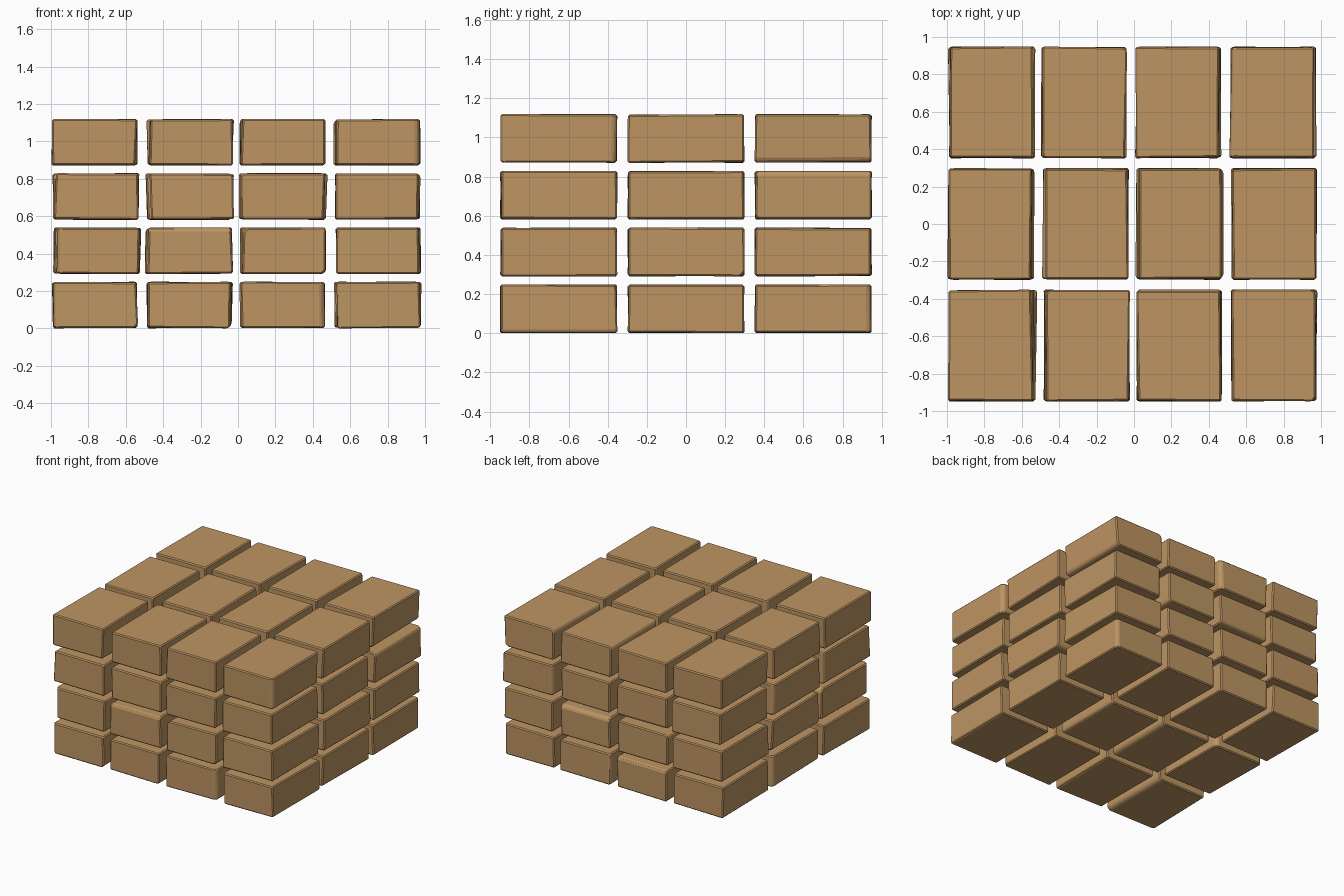
import bpy, bmesh, random
from mathutils import Vector

if "Cube" in bpy.data.objects:
    bpy.data.objects.remove(bpy.data.objects["Cube"])

random.seed(4)
stone = bpy.data.materials.new("tan_stone")
stone.diffuse_color = (0.51, 0.30, 0.125, 1)
stone.use_nodes = True
stone.node_tree.nodes["Principled BSDF"].inputs["Base Color"].default_value = stone.diffuse_color

WIDTH, DEPTH, HEIGHT = 0.455, 0.6, 0.25
COLUMNS = (-0.762, -0.258, 0.242, 0.745)
ROWS = (-0.65, 0.0, 0.65)
LAYER_STEP = 0.29

# block centres that sit off the regular spacing, by (row, layer)
SHIFTED = {
    (0, 0): (-0.76, -0.26, 0.24, 0.755),
    (0, 1): (-0.745, -0.255, 0.247, 0.75),
    (0, 2): (-0.757, -0.245, 0.242, 0.737),
    (0, 3): (-0.767, -0.25, 0.24, 0.745),
    (1, 3): (-0.772, -0.253, 0.245, 0.748),
    (2, 3): (-0.76, -0.265, 0.235, 0.737),
}


def add_block(name, centre):
    """A roughly cut block: slightly skewed box with worn edges."""
    bm = bmesh.new()
    bmesh.ops.create_cube(bm, size=1)
    for v in bm.verts:
        side = v.co * 2
        v.co = Vector((v.co.x * WIDTH, v.co.y * DEPTH, v.co.z * HEIGHT))
        v.co.x -= side.x * random.uniform(-0.002, 0.014)
        v.co.y -= side.y * random.uniform(0, 0.008)
        v.co.z -= side.z * random.uniform(0, 0.005)
        v.co += centre
        v.co.x = max(-1, min(1, v.co.x))
    mesh = bpy.data.meshes.new(name)
    # worn edges, each cut a little differently
    for e in list(bm.edges):
        if e.is_valid and random.random() < 0.15:
            bmesh.ops.bevel(bm, geom=[e], offset=random.uniform(0.01, 0.022),
                            segments=1, affect='EDGES')
    bm.to_mesh(mesh)
    bm.free()
    block = bpy.data.objects.new(name, mesh)
    bpy.context.collection.objects.link(block)
    mesh.materials.append(stone)
    bevel = block.modifiers.new("edge_wear", 'BEVEL')
    bevel.width = 0.008
    bevel.segments = 1
    bevel.limit_method = 'ANGLE'
    return block


# four layers of three rows by four columns
for layer in range(4):
    for r, y in enumerate(ROWS):
        known = SHIFTED.get((r, layer))
        for c, x in enumerate(COLUMNS):
            cx = known[c] if known else x + random.uniform(-0.012, 0.012)
            z = HEIGHT / 2 + layer * LAYER_STEP
            add_block(f"block_{layer + 1}_{r + 1}_{c + 1}", Vector((cx, y, z)))
